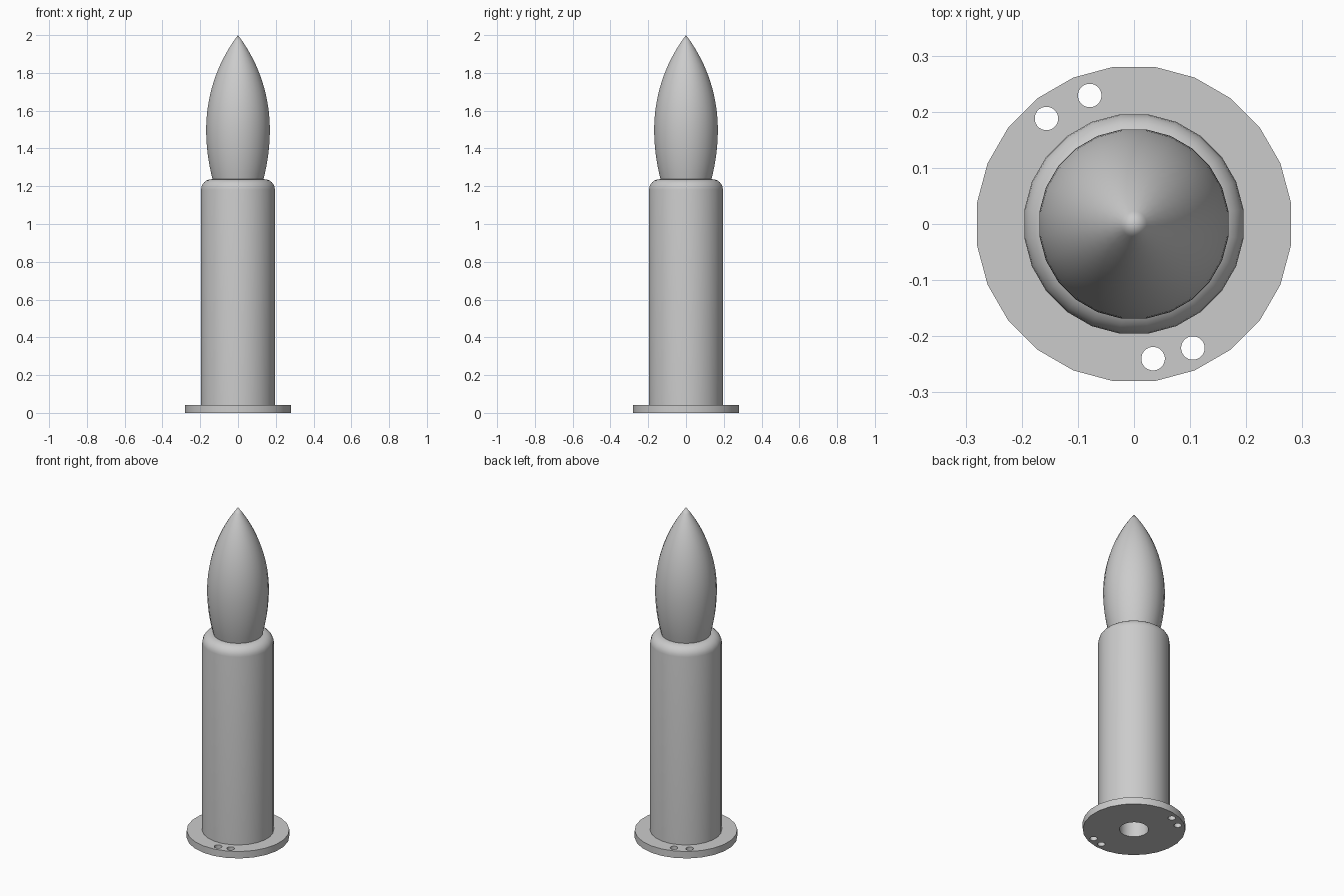
import bpy, bmesh, math

SIDES = 24

cube = bpy.data.objects.get("Cube")
if cube:
    bpy.data.objects.remove(cube, do_unlink=True)

grey = bpy.data.materials.new("light_grey")
grey.use_nodes = True
colour = (0.6, 0.6, 0.6, 1)
grey.diffuse_color = colour
grey.node_tree.nodes["Principled BSDF"].inputs["Base Color"].default_value = colour


def lathe(name, profile, closed=False):
    """Revolve (radius, height) points around z; radius 0 makes a pole."""
    bm = bmesh.new()
    rings = []
    for r, z in profile:
        if r == 0:
            rings.append([bm.verts.new((0, 0, z))] * SIDES)
            continue
        angles = [(i + 0.5) * math.tau / SIDES for i in range(SIDES)]
        rings.append([bm.verts.new((r * math.cos(a), r * math.sin(a), z)) for a in angles])
    pairs = list(zip(rings, rings[1:]))
    if closed:
        pairs.append((rings[-1], rings[0]))
    for low, high in pairs:
        for i in range(SIDES):
            j = (i + 1) % SIDES
            corners = list(dict.fromkeys((low[i], low[j], high[j], high[i])))
            bm.faces.new(corners)
    bmesh.ops.recalc_face_normals(bm, faces=bm.faces)
    mesh = bpy.data.meshes.new(name)
    bm.to_mesh(mesh)
    bm.free()
    mesh.materials.append(grey)
    obj = bpy.data.objects.new(name, mesh)
    bpy.context.collection.objects.link(obj)
    return obj


def select_only(obj):
    bpy.ops.object.select_all(action='DESELECT')
    obj.select_set(True)
    bpy.context.view_layer.objects.active = obj


BORE, PLATE_R, PLATE_TOP = 0.08, 0.2825, 0.042
TUBE_R, TUBE_TOP, FILLET = 0.197, 1.237, 0.055

# Mounting flange with a central bore
flange = lathe("base_flange", [(BORE, 0), (PLATE_R, 0), (PLATE_R, PLATE_TOP),
                               (BORE, PLATE_TOP)], closed=True)

# Two pairs of small through holes in the flange
for x, y in [(-0.156, 0.188), (-0.079, 0.229), (0.034, -0.24), (0.105, -0.221)]:
    cutter = lathe("hole_cutter", [(0, -0.05), (0.021, -0.05), (0.021, 0.1), (0, 0.1)])
    cutter.location = (x, y, 0)
    cutter.hide_render = True
    select_only(flange)
    cut = flange.modifiers.new("hole", 'BOOLEAN')
    cut.operation = 'DIFFERENCE'
    cut.solver = 'EXACT'
    cut.object = cutter
    bpy.ops.object.modifier_apply(modifier=cut.name)
    bpy.data.objects.remove(cutter, do_unlink=True)

# Hollow tube with a rounded upper rim
rim = [(TUBE_R - FILLET + FILLET * math.cos(t), TUBE_TOP - FILLET + FILLET * math.sin(t))
       for t in (k * math.pi / 12 for k in range(7))]
tube = lathe("candle_tube", [(0, TUBE_TOP - 0.05), (BORE, TUBE_TOP - 0.05), (BORE, PLATE_TOP),
                             (TUBE_R, PLATE_TOP)] + rim + [(0, TUBE_TOP)])

# Flame-shaped bulb: gentle swell below, pointed arc above
BULB_R, WIDEST, TIP = 0.17, 1.5, 2.0
rise = TIP - WIDEST
arc = (rise ** 2 + BULB_R ** 2) / (2 * BULB_R)
bulb_profile = [(0, TUBE_TOP)]
for k in range(8):
    f = 1 - k / 8
    bulb_profile.append((BULB_R - 0.034 * f * f, WIDEST - f * (WIDEST - TUBE_TOP)))
for k in range(16):
    h = rise * k / 16
    bulb_profile.append((BULB_R - arc + math.sqrt(arc * arc - h * h), WIDEST + h))
bulb_profile.append((0, TIP))
bulb = lathe("flame_bulb", bulb_profile)

for part in (flange, tube, bulb):
    select_only(part)
    bpy.ops.object.shade_smooth_by_angle(angle=math.radians(35))
